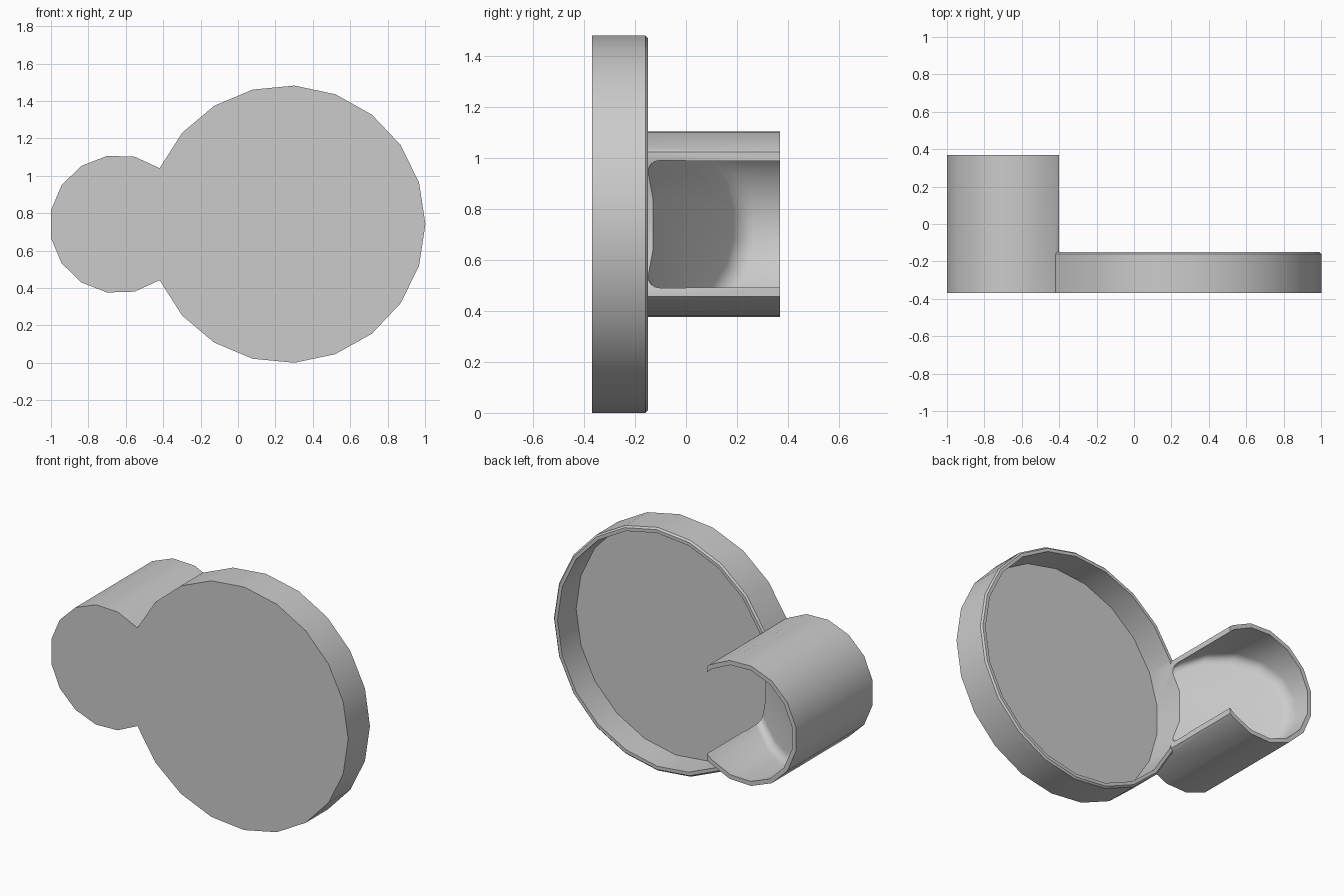
import bpy, bmesh
from math import sin, cos, radians, sqrt, atan2, tau

if "Cube" in bpy.data.objects:
    bpy.data.objects.remove(bpy.data.objects["Cube"])

FRONT, RIM, BACK = -0.37, -0.15, 0.37
ZC = 0.741                      # height of both circle centres
TRAY_X, TRAY_R = 0.26, 0.742
CUP_X, LIP_X, WALL = -0.637, -0.40, 0.027
JOIN = radians(156.2)           # where tray outline meets cup outline

jx, jz = TRAY_X + TRAY_R * cos(JOIN), TRAY_R * sin(JOIN)
CUP_R = sqrt((jx - CUP_X) ** 2 + jz ** 2)
CUP_A = atan2(jz, jx - CUP_X)


def arc(cx, r, a0, a1, n):
    return [(cx + r * cos(a0 + (a1 - a0) * i / n), ZC + r * sin(a0 + (a1 - a0) * i / n))
            for i in range(n + 1)]


def tray_ring(r):
    return arc(TRAY_X, r, -JOIN, JOIN, 18) + arc(TRAY_X, r, JOIN, tau - JOIN, 3)[1:-1]


def cup_arc(r, tip_x):
    dz = sqrt(r * r - (LIP_X - CUP_X) ** 2)
    ring = [(LIP_X, ZC + dz)] + arc(CUP_X, r, CUP_A, tau - CUP_A, 11) + [(LIP_X, ZC - dz)]
    if tip_x > LIP_X:
        ring += [(tip_x, ZC - dz), (tip_x, ZC + dz)]
    return ring


def prism(name, ring, y0, y1, bevel=0.0, bevel_end=0, segments=1):
    """Extrude an outline along y; y0 may be a function of x."""
    bm = bmesh.new()
    low = y0 if callable(y0) else (lambda x: y0)
    ends = [[bm.verts.new((x, low(x), z)) for x, z in ring],
            [bm.verts.new((x, y1, z)) for x, z in ring]]
    caps = [bm.faces.new(e) for e in ends]
    n = len(ring)
    for i in range(n):
        j = (i + 1) % n
        bm.faces.new((ends[0][i], ends[1][i], ends[1][j], ends[0][j]))
    bmesh.ops.recalc_face_normals(bm, faces=bm.faces)
    if bevel:
        bmesh.ops.bevel(bm, geom=list(caps[bevel_end].edges), offset=bevel,
                        segments=segments, profile=0.5, affect='EDGES')
    mesh = bpy.data.meshes.new(name)
    bm.to_mesh(mesh)
    bm.free()
    obj = bpy.data.objects.new(name, mesh)
    bpy.context.collection.objects.link(obj)
    return obj


def combine(target, tool, operation):
    """Apply a boolean and discard the tool."""
    mod = target.modifiers.new(operation.lower(), 'BOOLEAN')
    mod.operation, mod.object, mod.solver = operation, tool, 'EXACT'
    graph = bpy.context.evaluated_depsgraph_get()
    mesh = bpy.data.meshes.new_from_object(target.evaluated_get(graph))
    target.modifiers.clear()
    target.data = mesh
    bpy.data.objects.remove(tool)


# Cup with a sloping, filleted floor that runs down to the tray
cup = prism("cup", cup_arc(CUP_R, LIP_X), FRONT, BACK)
hollow = prism("cup_hollow", cup_arc(CUP_R - WALL, -0.2),
               lambda x: -0.125 - 0.65 * (x + 0.452), BACK + 0.2, 0.05, 0, 4)
combine(cup, hollow, 'DIFFERENCE')

# Round tray with a softened rim, fused to the cup and hollowed
tray = prism("tray_with_cup", tray_ring(TRAY_R), FRONT, RIM, 0.01, 1)
combine(tray, cup, 'UNION')
cavity = prism("tray_cavity", tray_ring(TRAY_R - 0.03), -0.33, 0.0)
combine(tray, cavity, 'DIFFERENCE')

# Merge leftover coplanar faces
bm = bmesh.new()
bm.from_mesh(tray.data)
bmesh.ops.remove_doubles(bm, verts=bm.verts, dist=0.0005)
bmesh.ops.dissolve_limit(bm, angle_limit=radians(0.5), verts=bm.verts, edges=bm.edges)
bm.to_mesh(tray.data)
bm.free()

# Plain grey finish
grey = bpy.data.materials.new("plain_grey")
grey.use_nodes = True
colour = (0.6, 0.6, 0.6, 1.0)
grey.diffuse_color = colour
grey.node_tree.nodes["Principled BSDF"].inputs["Base Color"].default_value = colour
tray.data.materials.clear()
tray.data.materials.append(grey)

bpy.context.view_layer.objects.active = tray
tray.select_set(True)
bpy.ops.object.shade_smooth_by_angle(angle=radians(30))
